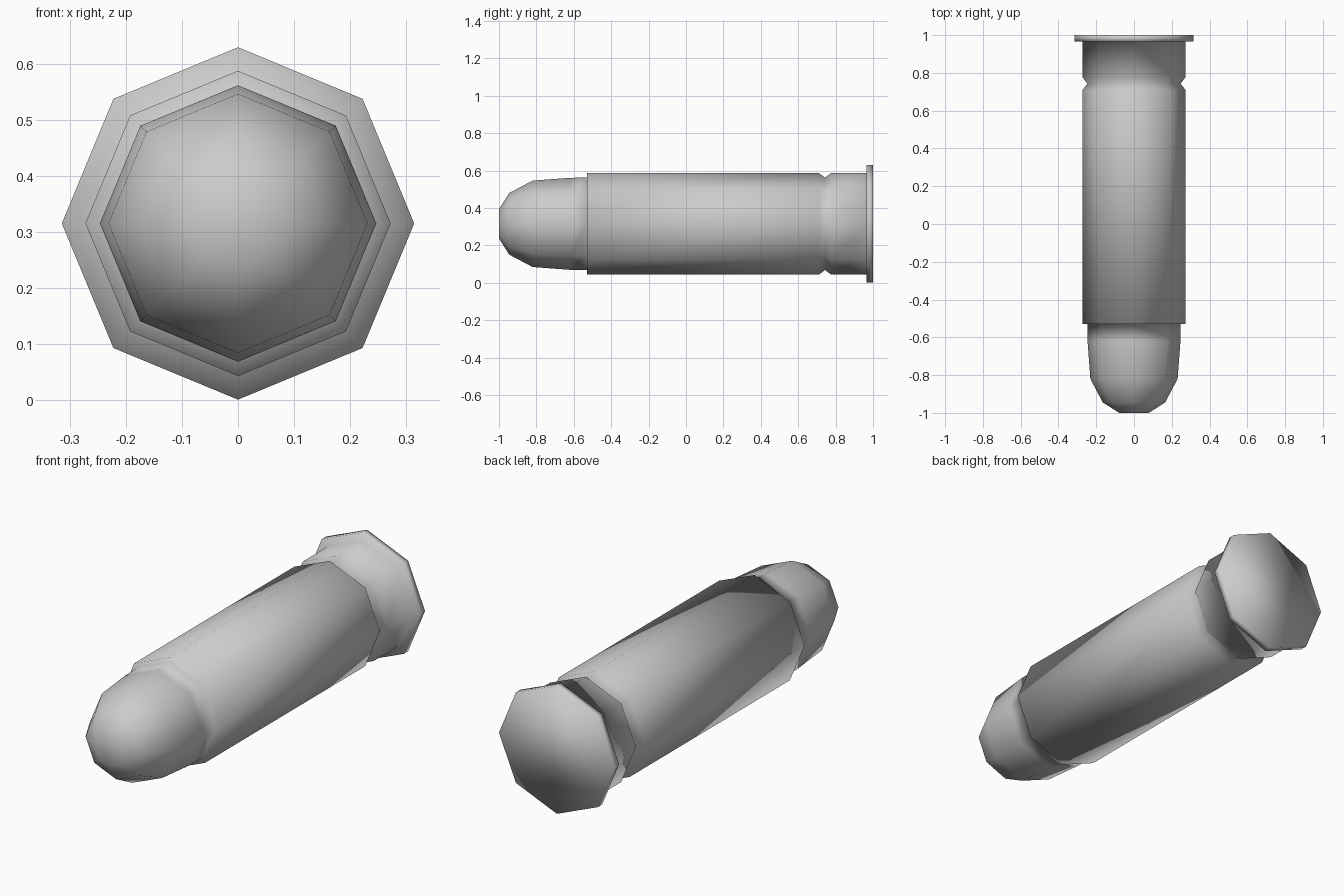
import bpy
import bmesh
from math import cos, sin, pi

if "Cube" in bpy.data.objects:
    bpy.data.objects.remove(bpy.data.objects["Cube"])

SIDES = 8
AXIS_Z = 0.315


def lathe(name, profile):
    """Revolve (y, radius) points about the lengthwise axis and cap both ends."""
    bm = bmesh.new()
    rings = []
    for y, r in profile:
        rings.append([bm.verts.new((r * cos(2 * pi * i / SIDES), y,
                                    AXIS_Z + r * sin(2 * pi * i / SIDES)))
                      for i in range(SIDES)])
    for a, b in zip(rings, rings[1:]):
        for i in range(SIDES):
            j = (i + 1) % SIDES
            bm.faces.new((a[i], a[j], b[j], b[i]))
    bm.faces.new(rings[0])
    bm.faces.new(rings[-1])
    bmesh.ops.recalc_face_normals(bm, faces=bm.faces)
    for f in bm.faces:
        f.smooth = True
    mesh = bpy.data.meshes.new(name)
    bm.to_mesh(mesh)
    bm.free()
    obj = bpy.data.objects.new(name, mesh)
    bpy.context.collection.objects.link(obj)
    return obj


# Rounded tip, from the blunt nose back to the mouth of the case
tip = [(-1.0, 0.078), (-0.945, 0.165), (-0.82, 0.231), (-0.62, 0.246), (-0.53, 0.247)]
# Straight case with a V-shaped extractor groove
case = [(-0.53, 0.272), (0.71, 0.272), (0.743, 0.247), (0.777, 0.272), (0.966, 0.272)]
# Flat rim at the base
rim = [(0.966, 0.314), (1.0, 0.314)]

# One continuous smooth-shaded skin
lathe("cartridge", tip + case + rim)
